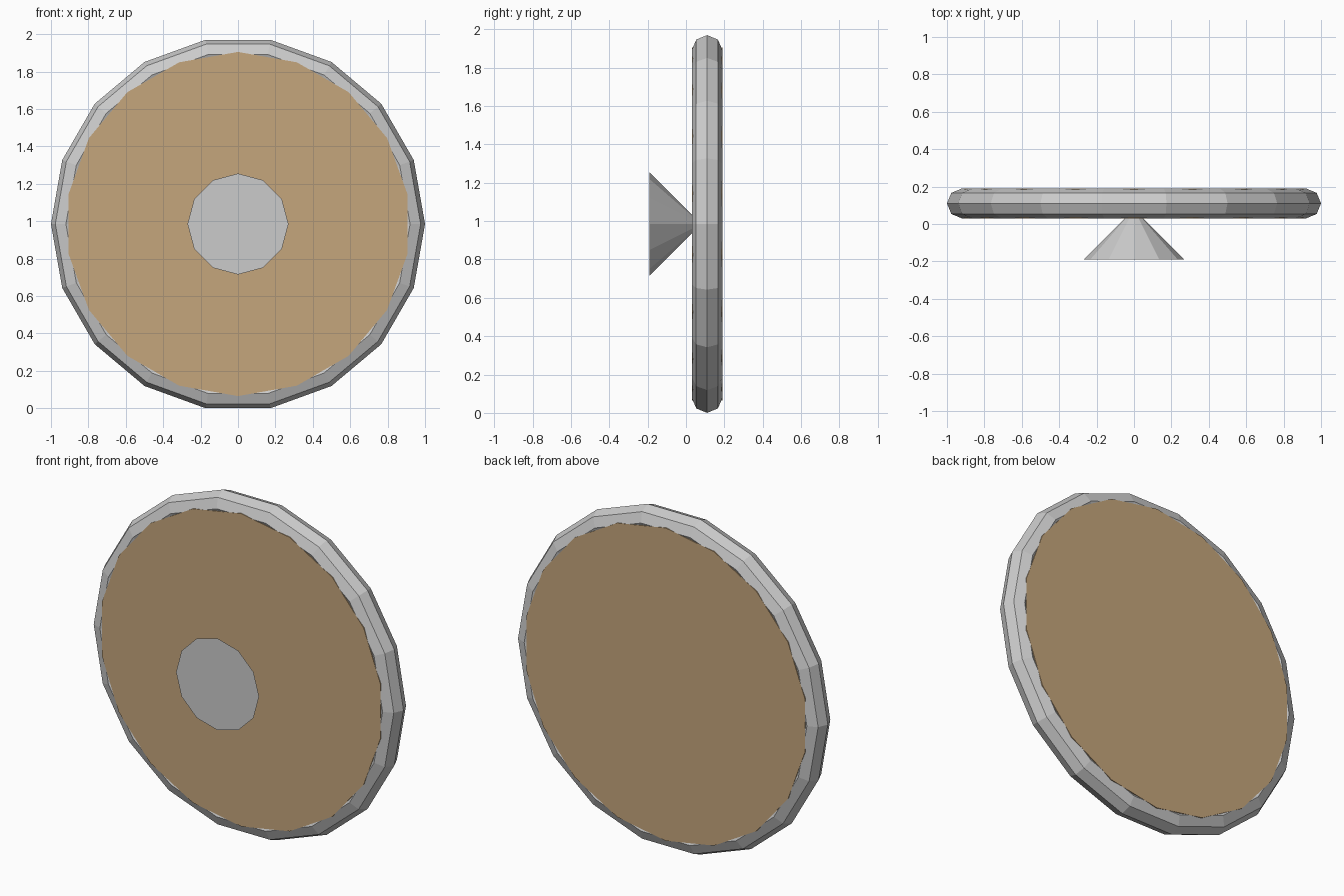
import bpy
from math import pi, radians

if "Cube" in bpy.data.objects:
    bpy.data.objects.remove(bpy.data.objects["Cube"])

CZ = 0.985        # height of the wheel axis
CY = 0.11         # middle of the wheel's thickness
SIDES = 18
FACE_ALONG_Y = (pi / 2, 0, 0)


def bake(obj, name):
    obj.name = name
    bpy.ops.object.transform_apply(location=False, rotation=True, scale=True)
    return obj


# rim: low-poly ring with an octagonal section
bpy.ops.mesh.primitive_torus_add(major_segments=SIDES, minor_segments=8,
                                 major_radius=0.92, minor_radius=0.08,
                                 location=(0, CY, CZ), rotation=FACE_ALONG_Y)
bake(bpy.context.object, "rim")

# panel: filled disc, turned so its corners fall between the rim corners
wood = bpy.data.materials.new("tan")
wood.diffuse_color = (0.56, 0.38, 0.20, 1)
wood.use_nodes = True
wood.node_tree.nodes["Principled BSDF"].inputs["Base Color"].default_value = wood.diffuse_color
bpy.ops.mesh.primitive_cylinder_add(vertices=SIDES, radius=0.92, depth=0.16,
                                    location=(0, CY, CZ), rotation=FACE_ALONG_Y)
panel = bake(bpy.context.object, "panel")
panel.data.materials.append(wood)

# boss: cone with its wide end facing forward and its tip sunk in the panel
bpy.ops.mesh.primitive_cone_add(vertices=12, radius1=0.27, radius2=0, depth=0.27,
                                location=(0, -0.19 + 0.135, CZ),
                                rotation=(-pi / 2, 0, 0))
bake(bpy.context.object, "boss")
